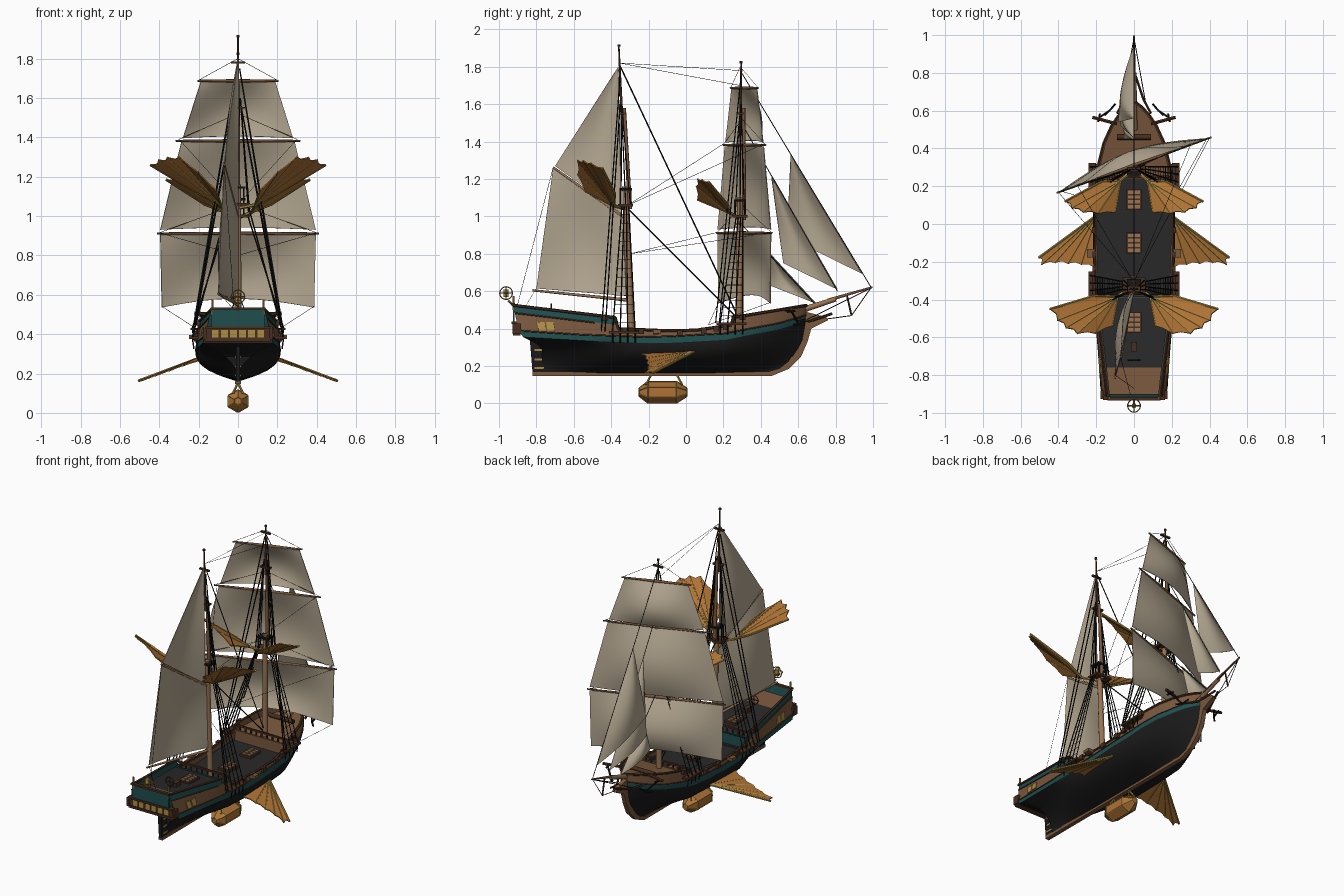
import bpy, bmesh, math
from mathutils import Vector as V, Matrix as M

if "Cube" in bpy.data.objects:
    bpy.data.objects.remove(bpy.data.objects["Cube"])

COL = dict(hull_black=(.010, .010, .010), hull_brown=(.19, .095, .046), dark_wood=(.065, .028, .014),
           teal=(.014, .075, .075), sailcloth=(.46, .39, .285), wing_orange=(.43, .17, .035),
           brass=(.42, .27, .06), deck_grey=(.022, .022, .023), rope_black=(.008, .008, .008),
           spar_wood=(.31, .175, .088))
MAT = {}
for k, c in COL.items():
    MAT[k] = bpy.data.materials.new(k)
    MAT[k].diffuse_color = (*c, 1)

def finish(name, bm, mats, thick=0, offset=0, smooth=None):
    bmesh.ops.recalc_face_normals(bm, faces=bm.faces)
    me = bpy.data.meshes.new(name)
    bm.to_mesh(me)
    bm.free()
    ob = bpy.data.objects.new(name, me)
    bpy.context.collection.objects.link(ob)
    for m in mats:
        me.materials.append(MAT[m])
    bpy.ops.object.select_all(action='DESELECT')
    ob.select_set(True)
    bpy.context.view_layer.objects.active = ob
    if thick:
        so = ob.modifiers.new("thickness", 'SOLIDIFY')
        so.thickness, so.offset = thick, offset
        bpy.ops.object.modifier_apply(modifier=so.name)
    if smooth:
        bpy.ops.object.shade_smooth_by_angle(angle=math.radians(smooth))

def mesh(name, verts, faces, mats, idx=None, **kw):
    bm = bmesh.new()
    vs = [bm.verts.new(p) for p in verts]
    for i, f in enumerate(faces):
        bm.faces.new([vs[j] for j in f]).material_index = idx[i] if idx else 0
    bmesh.ops.remove_doubles(bm, verts=bm.verts, dist=1e-5)
    finish(name, bm, mats, **kw)

def rods(name, lines, r, mat, n=4, r2=None):
    bm = bmesh.new()
    for line in lines:
        for a, b in zip(line, line[1:]):
            a, b = V(a), V(b)
            d = b - a
            if d.length > 1e-5:
                bmesh.ops.create_cone(bm, cap_ends=True, segments=n, radius1=r, radius2=r if r2 is None else r2, depth=d.length,
                                      matrix=M.Translation((a + b) / 2) @ d.to_track_quat('Z', 'Y').to_matrix().to_4x4())
    finish(name, bm, [mat], smooth=50 if n > 6 else None)

def boxes(name, items, mat):
    bm = bmesh.new()
    for c, s in items:
        bmesh.ops.create_cube(bm, size=1, matrix=M.Translation(c) @ M.Diagonal((*s, 1)))
    finish(name, bm, [mat])

def plate(name, yz, t, mat):
    n = len(yz)
    vs = [(x, y, z) for x in (-t / 2, t / 2) for y, z in yz]
    fs = [list(range(n)), list(range(n, 2 * n))] + [[i, (i + 1) % n, n + (i + 1) % n, n + i] for i in range(n)]
    mesh(name, vs, fs, [mat])

def f(t, x):
    if x <= t[0][0]: return t[0][1]
    for (a, p), (b, q) in zip(t, t[1:]):
        if x <= b: return p + (q - p) * (x - a) / (b - a)
    return t[-1][1]

def lerp(a, b, t): return V(a).lerp(V(b), t)

# hull form: tables over length and height
STEM = [(.16, .45), (.2, .54), (.26, .595), (.33, .63), (.45, .645)]
STERN = [(.30, -.77), (.33, -.82), (.365, -.89), (.53, -.925)]
ZW = [(-.92, .355), (-.6, .335), (-.2, .32), (.2, .34), (.5, .395), (.645, .44)]
ZT = [(-.92, .525), (-.385, .46), (-.375, .40), (0, .385), (.24, .42), (.25, .46), (.645, .525)]
HB = [(-.92, .178), (-.75, .19), (-.5, .208), (-.2, .218), (.15, .216), (.3, .198), (.43, .165), (.52, .122), (.58, .08), (.62, .042), (.645, .008)]
RUN = [(-.92, 1), (-.7, .6), (-.4, 0), (.2, 0), (.645, .55)]
TUMBLE = [(-.92, .24), (-.4, .07), (.645, .03)]
def hull(y0, z):
    v, zw, zt = (y0 + .92) / 1.565, f(ZW, y0), f(ZT, y0)
    s = max(0, min(1, (z - .16) / (zw - .16)))
    w = f(RUN, y0)
    x = f(HB, y0) * ((1 - w) * (1 - (1 - s) ** 2.8) + w * s ** 2.3)
    if z > zw: x *= 1 - f(TUMBLE, y0) * (z - zw) / (zt - zw)
    return V((max(x, .006), f(STERN, z) * (1 - v) + f(STEM, z) * v, z))

YS = [-.92, -.87, -.8, -.7, -.6, -.5, -.385, -.375, -.25, -.1, .05, .2, .24, .25, .32, .38, .43, .48, .52, .55, .58, .6, .62, .635, .645]
LOW = [0, .05, .12, .22, .35, .5, .65, .78, .9]
def rowz(y0):
    zw, zt = f(ZW, y0), f(ZT, y0)
    return [.16 + (zw - .16) * s for s in LOW] + [zw, zw + .032, max(zt - .04, zw + .036), zt]
vs, fs, ix = [], [], []
NR = len(LOW) + 4
for y0 in YS:
    ps = [hull(y0, z) for z in rowz(y0)]
    vs += [(-p.x, p.y, p.z) for p in reversed(ps)] + ps
W = 2 * NR
for i in range(len(YS) - 1):
    for j in range(W - 1):
        fs.append([i * W + j, i * W + j + 1, (i + 1) * W + j + 1, (i + 1) * W + j])
        r = j - NR if j >= NR else NR - 2 - j
        ix.append(0 if r < len(LOW) else 1 if r == len(LOW) or (r == NR - 2 and YS[i] < -.38) else 2)
for e in (0, len(YS) - 1):
    for j in range(NR - 1):
        fs.append([e * W + j, e * W + j + 1, e * W + W - 2 - j, e * W + W - 1 - j])
        ix.append(1 if j < 2 else 2 if j < 3 else 0)
mesh("hull", vs, fs, ["hull_black", "teal", "hull_brown"], ix, thick=.01, offset=-1, smooth=35)

# decks and bulkheads
def deck(name, a, b, z0, z1, mat):
    ys = [a] + [y for y in YS if a < y < b] + [b]
    p = [hull(y, z0 + (z1 - z0) * (y - a) / (b - a)) for y in ys]
    q = [(s * max(t.x - .006, .002), t.y, t.z) for t in p for s in (-1, 1)]
    mesh(name, q, [[2 * i, 2 * i + 1, 2 * i + 3, 2 * i + 2] for i in range(len(ys) - 1)], [mat])
deck("poop_deck", -.91, -.77, .475, .455, "hull_brown")
deck("quarter_deck", -.77, -.38, .455, .42, "deck_grey")
deck("main_deck", -.38, .25, .35, .36, "deck_grey")
deck("forecastle_deck", .25, .635, .425, .47, "hull_brown")
boxes("quarterdeck_bulkhead", [((0, -.385, .385), (.4, .012, .08))], "teal")
boxes("forecastle_bulkhead", [((0, .245, .39), (.39, .012, .08))], "hull_brown")
boxes("deck_edge_rails", [((0, -.38, .46), (.38, .012, .01)), ((0, .25, .46), (.37, .012, .01))] +
      [((x * .04, y, .44), (.008, .008, .04)) for x in range(-4, 5) for y in (-.38, .25)], "dark_wood")

# mouldings along the hull sides
def trace(s, fz): return [(s * (p.x + .001), p.y, p.z) for p in (hull(y, fz(y)) for y in YS)]
rods("sheer_rail", [trace(s, lambda y: f(ZT, y)) for s in (-1, 1)], .008, "dark_wood", 6)
rods("wale", [trace(s, lambda y: f(ZW, y) + .034) for s in (-1, 1)], .004, "dark_wood", 6)
rods("upper_moulding", [[p for p in trace(s, lambda y: f(ZT, y) - .042) if p[1] < -.38] for s in (-1, 1)], .004, "dark_wood", 6)
bits = [hull(y, f(ZT, y) - .008) for y in (-.44, -.34, -.25, -.17, -.04, .09, .16, .21, .3)]
boxes("rail_blocks", [((s * (p.x + .006), p.y, p.z), (.022, .03, .03)) for p in bits for s in (-1, 1)], "dark_wood")

# keel, stem and beakhead, rudder
plate("keel_and_stem", [(-.82, .148), (.46, .148), (.55, .185), (.615, .25), (.65, .33), (.67, .4), (.76, .445), (.75, .462), (.64, .49),
                        (.625, .4), (.595, .3), (.55, .225), (.5, .185), (.44, .168), (-.82, .168)], .028, "hull_brown")
plate("rudder", [(-.82, .16), (-.765, .16), (-.765, .3), (-.79, .34), (-.835, .34)], .022, "hull_black")
boxes("rudder_hinges", [((0, -.785, z), (.03, .05, .010)) for z in (.19, .235, .285)], "brass")
rods("beakhead_rails", [[(s * .09, .585, .45), (s * .05, .66, .44), (s * .01, .78, .48)] for s in (-1, 1)], .007, "dark_wood", 6)

# stern dressing
boxes("stern_ledges", [((0, -.905, .37), (.33, .04, .014)), ((0, -.918, .432), (.33, .03, .012)), ((0, -.925, .53), (.28, .02, .012))], "dark_wood")
boxes("stern_window_wall", [((0, -.908, .40), (.32, .02, .05))], "dark_wood")
boxes("stern_windows", [((i * .046 - .115, -.92, .402), (.034, .006, .036)) for i in range(6)], "brass")
boxes("quarter_galleries", [((s * .168, -.905, .40), (.018, .045, .055)) for s in (-1, 1)], "dark_wood")
boxes("transom_panel", [((0, -.922, .48), (.27, .008, .085))], "teal")
for s, side in ((-1, "left"), (1, "right")):
    q, fq = [], []
    for k, y in enumerate((-.81, -.762)):
        for a, b in ((0, 0), (.04, 0), (.04, 1), (0, 1)):
            p = hull(y + a, .39 + .046 * b)
            q.append((s * (p.x + .005), p.y, p.z))
        fq.append([4 * k + i for i in range(4)])
    mesh(side + "_side_windows", q, fq, ["brass"], thick=.006)
rods("stern_posts", [[(s * .13, -.922, .5), (s * .13, -.922, .575)] for s in (-1, 1)], .006, "brass", 6)

def ring(c, r, ax, n=20):
    out = []
    for i in range(n + 1):
        a = 2 * math.pi * i / n
        p = [r * math.cos(a), r * math.sin(a)]
        p.insert(ax, 0)
        out.append(V(c) + V(p))
    return out
rods("stern_lantern_rings", [ring((0, -.962, .59), .034, k) for k in range(3)], .003, "brass")
rods("stern_lantern_core", [[(0, -.962, .57), (0, -.962, .61)]], .014, "brass", 8)
rods("stern_lantern_arm", [[(0, -.92, .52), (0, -.95, .55)]], .005, "brass", 6)

# deck fittings
hatches = [(0, .13, .365), (0, -.1, .362), (0, -.52, .44)]
boxes("hatch_frames", [((x, y, z), (.08, .11, .014)) for x, y, z in hatches], "dark_wood")
boxes("hatch_gratings", [((x + sx * .017, y + k * .026, z + .008), (.028, .018, .008)) for x, y, z in hatches for sx in (-1, 1) for k in (-1.5, -.5, .5, 1.5)], "spar_wood")
rods("windlass", [[(-.09, .46, .475), (.09, .46, .475)]], .014, "dark_wood", 8)
boxes("companionway", [((0, -.65, .462), (.03, .05, .03))], "dark_wood")
rods("steering_wheel", [ring((0, -.72, .5), .03, 1, 12), [(-.035, -.72, .5), (.035, -.72, .5)], [(0, -.72, .46), (0, -.72, .535)]], .004, "dark_wood")
rods("catheads", [[(s * .09, .53, .5), (s * .22, .565, .505)] for s in (-1, 1)], .010, "dark_wood", 6)
rods("anchors", [l for s in (-1, 1) for l in ([(s * .19, .56, .5), (s * .13, .60, .43)], [(s * .155, .575, .42), (s * .125, .605, .425), (s * .10, .635, .45)],
                                              [(s * .19, .54, .49), (s * .18, .585, .495)])], .006, "rope_black", 6)

# masts: raked lower mast, topmast and pole, tops with railing
def my(k, z): return -.292 - .043 * (z - .35) if k == "main" else .283 + .008 * (z - .35)
for k, top, ztop in (("main", 1.06, 1.92), ("fore", 1.0, 1.83)):
    at = lambda z, d=0: (0, my(k, z) + d, z)
    rods(k + "_lower_mast", [[at(.33), at(top + .1)]], .02, "spar_wood", 10, .015)
    rods(k + "_topmast", [[at(top - .02, .022), at(1.58, .015)]], .012, "hull_brown", 8, .009)
    rods(k + "_pole_mast", [[at(1.5), at(ztop)]], .008, "dark_wood", 8, .004)
    rods(k + "_mast_cap", [[at(ztop - .012), at(ztop)]], .008, "dark_wood", 6)
    y = my(k, top)
    boxes(k + "_top", [((0, y, top), (.12, .08, .014)), ((0, my(k, 1.55), 1.55), (.07, .03, .01)), ((0, my(k, 1.78), 1.78), (.07, .014, .01))], "dark_wood")
    boxes(k + "_top_railing", [((0, y, top + .085), (.075, .065, .012))] +
          [((sx * .03, y + sy * .028, top + .045), (.008, .008, .09)) for sx in (-1, 1) for sy in (-1, 1)], "rope_black")
    sh, rat, chan = [], [], []
    for s in (-1, 1):
        zc = .385 if k == "main" else .43
        lo = [V((s * .232, my(k, .35) - .10 + .04 * i, zc)) for i in range(4)]
        hi = [V((s * .05, y - .02 + .012 * i, top)) for i in range(4)]
        sh += [[a, b] for a, b in zip(lo, hi)] + [[a + V((s * -.008, 0, -.06)), a] for a in lo]
        sh += [[(s * .055, y - .025 + .025 * i, top), (s * .012, my(k, 1.6), 1.6)] for i in range(3)]
        sh += [[(s * .228, y - .13 + .02 * i, zc), (s * .008, my(k, 1.75), 1.75 - .15 * i)] for i in range(2)]
        rat += [[lerp(lo[0], hi[0], t / 14), lerp(lo[3], hi[3], t / 14)] for t in range(1, 14)]
        chan.append(((s * .222, my(k, .35) - .04, zc - .004), (.04, .16, .012)))
    rods(k + "_shrouds", sh, .0036, "rope_black")
    rods(k + "_ratlines", rat, .0016, "rope_black")
    boxes(k + "_channels", chan, "dark_wood")
boxes("side_steps", [((s * .23, -.155, .385), (.04, .045, .02)) for s in (-1, 1)], "hull_brown")

# bowsprit
rods("bowsprit", [[(0, .5, .46), (0, .8, .558)]], .018, "spar_wood", 8, .013)
rods("jib_boom", [[(0, .76, .552), (0, .997, .622)]], .009, "hull_brown", 8, .005)
rods("dolphin_striker", [[(0, .86, .58), (0, .885, .47)]], .005, "dark_wood", 6)

# sails
def sail(name, tl, tr, bl, br, bulge, lift=0, n=14):
    bm, bv = bmesh.new(), []
    for j in range(n + 1):
        for i in range(n + 1):
            u, v = i / n, j / n
            p = lerp(lerp(tl, tr, u), lerp(bl, br, u), v) + V(bulge) * math.sin(math.pi * u) * math.sin(math.pi * .82 * v)
            p.z += lift * math.sin(math.pi * u) * v * v
            bv.append(bm.verts.new(p))
    for j in range(n):
        for i in range(n):
            a = j * (n + 1) + i
            ids = [a, a + 1, a + n + 2, a + n + 1]
            if j == 0 and (V(tl) - V(tr)).length < 1e-4: ids = [0, a + n + 2, a + n + 1]
            bm.faces.new([bv[q] for q in ids])
    bmesh.ops.delete(bm, geom=[q for q in bm.verts if not q.link_faces], context='VERTS')
    finish(name, bm, ["sailcloth"], thick=.004, smooth=40)
def yard(x, z): return (x, .312 + .36 * x, z)
for name, zt, wt, zb, wb, yw, lift in (("fore_course", .905, .395, .535, .387, .41, .045), ("fore_topsail", 1.375, .288, .93, .395, .315, .012),
                                       ("fore_topgallant", 1.68, .19, 1.395, .28, .205, .010)):
    sail(name, yard(-wt, zt), yard(wt, zt), yard(-wb, zb), yard(wb, zb), (-.025, .07, 0), lift)
    for s in (-1, 1):
        rods(name + "_yard", [[yard(0, zt + .007), yard(s * yw, zt + .007)]], .009, "hull_brown", 8, .005)
PEAK, CLEW = (-.07, -.71, 1.262), (-.10, -.80, .615)
sail("spanker", (0, -.335, .995), PEAK, (0, -.32, .575), CLEW, (-.045, 0, 0))
sail("gaff_topsail", (0, -.362, 1.8), (0, -.362, 1.8), (0, -.345, 1.015), (-.07, -.70, 1.27), (-.03, 0, 0))
rods("gaff", [[(0, -.315, .985), PEAK]], .009, "spar_wood", 8, .006)
rods("boom", [[(0, -.285, .55), (-.102, -.82, .605)]], .009, "spar_wood", 8, .006)
JIBS = [((0, .56, 1.33), (0, .94, .695), (-.08, .54, .89)), ((0, .455, 1.225), (0, .81, .61), (-.07, .52, .75)),
        ((0, .45, .80), (0, .695, .535), (-.05, .45, .63))]
for i, (h, t, c) in enumerate(JIBS):
    sail("jib_%d" % (i + 1), h, h, t, c, (-.04, 0, 0))

# standing and running rigging
rods("heavy_stays", [[(0, -.355, 1.81), (0, .27, .48)], [(0, -.31, 1.04), (0, .26, .47)]], .0038, "rope_black")
rods("jib_stays", [[(0, .29, 1.78), (0, .99, .62)], [(0, .29, 1.51), (0, .81, .60)], [(0, .29, .965), (0, .695, .525)],
                   [(0, .99, .62), (0, .885, .47), (0, .74, .45)]] + [[(0, .985, .615), (s * .06, .65, .45)] for s in (-1, 1)], .0024, "rope_black")
thin = [[(0, -.355, 1.82), (0, .29, 1.78)], [(0, -.355, 1.82), (0, .29, 1.70)], [PEAK, (-.02, -.9, .53)], [CLEW, (0, -.87, .5)]]
for s in (-1, 1):
    thin += [[yard(s * .40, .915), (0, -.30, .80)], [yard(s * .30, 1.39), (0, -.31, 1.06)], [yard(s * .2, 1.69), (0, .29, 1.8)],
             [yard(s * .40, .915), (0, .3, 1.06)], [yard(s * .30, 1.39), (0, .3, 1.52)], [yard(s * .385, .54), (s * .2, .12, .42)]]
rods("running_ropes", thin, .0012, "rope_black")

# bat-like wings: fan membrane with scalloped edge, brass ribs
def wing(name, root, lead, ends):
    for s, side in ((-1, "left_"), (1, "right_")):
        m = lambda p: V((s * p[0], p[1], p[2]))
        R, E = m(root), [m(e) for e in ends]
        out = [m(lead)] if lead else []
        for a, b in zip(E, E[1:]):
            out += [a, lerp(R, (a + b) / 2, .96)]
        out.append(E[-1])
        mesh(side + name, [R] + out, [[0, i, i + 1] for i in range(1, len(out))], ["wing_orange"], thick=.006)
        rods(side + name + "_ribs", [[R, e] for e in E[1:]], .0058, "brass", 6, .005)
        rods(side + name + "_leading_spar", [[R, m(lead), E[0]] if lead else [R, E[0]]], .007, "brass", 6)
wing("main_wing", (.085, -.385, 1.055), (.21, -.38, 1.12),
     [(.445, -.45, 1.26), (.405, -.51, 1.285), (.36, -.55, 1.298), (.30, -.58, 1.30), (.205, -.58, 1.225), (.115, -.54, 1.135)])
wing("fore_wing", (.07, .23, 1.02), (.17, .225, 1.06),
     [(.365, .12, 1.185), (.33, .085, 1.195), (.27, .062, 1.20), (.19, .055, 1.16), (.10, .06, 1.09)])
wing("hull_fin", (.20, .045, .278), None,
     [(.505, -.178, .163), (.49, -.215, .165), (.42, -.205, .19), (.35, -.21, .215), (.28, -.215, .24), (.20, -.235, .265)])
rods("wing_arms", [[(0, y, z), (s * x, y2, z2)] for s in (-1, 1) for y, z, x, y2, z2 in ((-.32, 1.04, .09, -.387, 1.057), (.288, .99, .075, .229, 1.022))], .009, "brass", 6)

# hexagonal pod slung under the keel
prof = [(-.25, .022), (-.205, .057), (-.05, .057), (.005, .022)]
pt = lambda k, i: (prof[k][1] * math.sin(i * math.pi / 3), prof[k][0], .06 + prof[k][1] * math.cos(i * math.pi / 3))
mesh("pod", [pt(k, i) for k in range(4) for i in range(6)],
     [[k * 6 + i, k * 6 + (i + 1) % 6, k * 6 + 6 + (i + 1) % 6, k * 6 + 6 + i] for k in range(3) for i in range(6)] + [list(range(6)), list(range(18, 24))], ["wing_orange"])
rods("pod_frame", [[pt(k, i) for k in range(4)] for i in range(6)] + [[pt(k, i) for i in range(7)] for k in range(4)], .0035, "brass")
rods("pod_struts", [[(s * .025, y, .10), (0, y2, .155)] for s in (-1, 1) for y, y2 in ((-.215, -.185), (-.02, -.05))], .006, "brass", 6)

for m in bpy.data.materials:
    if m.users and not m.is_grease_pencil:
        m.use_nodes = True
        m.node_tree.nodes["Principled BSDF"].inputs["Base Color"].default_value = m.diffuse_color
